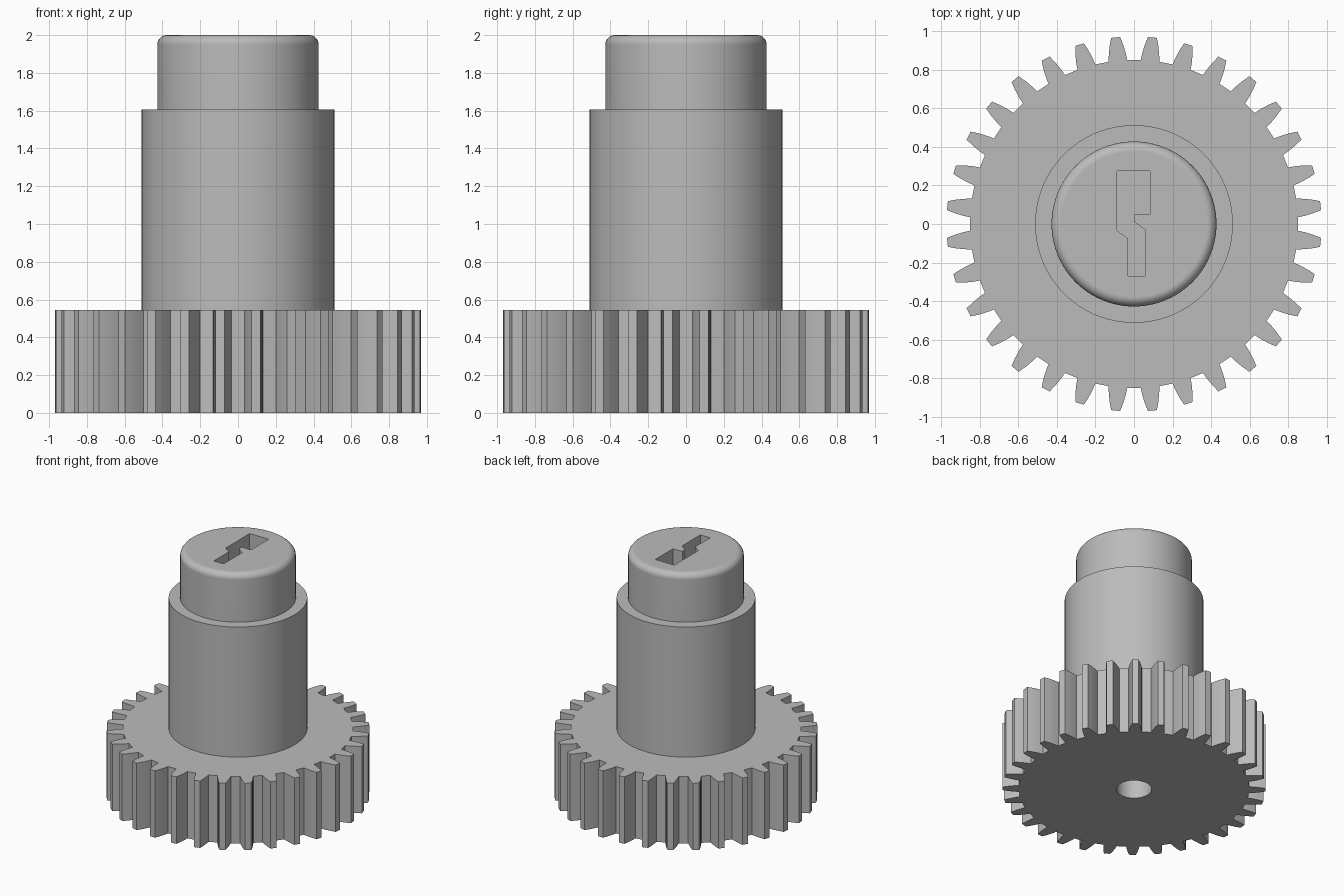
import bpy
import bmesh
from math import sin, cos, pi, radians

if "Cube" in bpy.data.objects:
    bpy.data.objects.remove(bpy.data.objects["Cube"], do_unlink=True)

GREY = (0.5, 0.5, 0.5, 1)
grey = bpy.data.materials.new("plain_grey")
grey.use_nodes = True
grey.diffuse_color = GREY
shader = next(n for n in grey.node_tree.nodes if n.type == 'BSDF_PRINCIPLED')
shader.inputs["Base Color"].default_value = GREY
shader.inputs["Roughness"].default_value = 0.6


def finish(name, bm):
    """Turn a bmesh into a named grey object."""
    bmesh.ops.recalc_face_normals(bm, faces=bm.faces)
    mesh = bpy.data.meshes.new(name)
    bm.to_mesh(mesh)
    bm.free()
    mesh.materials.append(grey)
    obj = bpy.data.objects.new(name, mesh)
    bpy.context.collection.objects.link(obj)
    return obj


def prism(name, outline, bottom, top):
    """Extrude a flat outline from bottom to top."""
    bm = bmesh.new()
    face = bm.faces.new([bm.verts.new((x, y, bottom)) for x, y in outline])
    new = bmesh.ops.extrude_face_region(bm, geom=[face])["geom"]
    verts = [v for v in new if isinstance(v, bmesh.types.BMVert)]
    bmesh.ops.translate(bm, verts=verts, vec=(0, 0, top - bottom))
    return finish(name, bm)


def circle(radius, sides=96):
    return [(radius * cos(2 * pi * i / sides), radius * sin(2 * pi * i / sides))
            for i in range(sides)]


def select_only(obj):
    bpy.ops.object.select_all(action='DESELECT')
    obj.select_set(True)
    bpy.context.view_layer.objects.active = obj


def carve(obj, cutter):
    """Subtract the cutter, then discard it."""
    mod = obj.modifiers.new("carve", 'BOOLEAN')
    mod.operation = 'DIFFERENCE'
    mod.solver = 'EXACT'
    mod.object = cutter
    select_only(obj)
    bpy.ops.object.modifier_apply(modifier=mod.name)
    bpy.data.objects.remove(cutter, do_unlink=True)


# Gear wheel: each tooth is a mirrored curved flank (radius, half angle)
TEETH = 32
GEAR_TOP, BARREL_TOP, CAP_TOP = 0.545, 1.605, 2.0
flank = [(0.85, 0.057), (0.885, 0.05), (0.93, 0.038), (0.971, 0.024)]
tooth = [(r, -a) for r, a in flank] + [(r, a) for r, a in reversed(flank)]
outline = []
for i in range(TEETH):
    centre = (i + 0.5) * 2 * pi / TEETH
    outline += [(r * cos(centre + a), r * sin(centre + a)) for r, a in tooth]
gear = prism("gear_wheel", outline, 0, GEAR_TOP)

# Blind axle hole in the underside
carve(gear, prism("axle_hole_cutter", circle(0.13, 48), -0.2, 0.5))

# Barrel
barrel = prism("barrel", circle(0.512), GEAR_TOP, BARREL_TOP)

# Cap with a rounded top rim
cap = prism("cap", circle(0.427), BARREL_TOP, CAP_TOP)
bm = bmesh.new()
bm.from_mesh(cap.data)
rim = [e for e in bm.edges if all(v.co.z > CAP_TOP - 0.01 for v in e.verts)]
bmesh.ops.bevel(bm, geom=rim, offset=0.05, segments=6, profile=0.5,
                affect='EDGES')
bm.to_mesh(cap.data)
bm.free()

# Stepped key slot in the cap
slot = [(-0.087, 0.275), (0.084, 0.275), (0.084, 0.048), (0, 0.048),
        (0, 0.012), (0.058, -0.03), (0.058, -0.268), (-0.03, -0.268),
        (-0.03, -0.075), (-0.087, -0.034)]
carve(cap, prism("key_slot_cutter", slot, CAP_TOP - 0.35, CAP_TOP + 0.1))

# Smooth round walls, crisp corners
for part in (gear, barrel, cap):
    select_only(part)
    bpy.ops.object.shade_smooth_by_angle(angle=radians(25))
weighted = cap.modifiers.new("flat_top_shading", 'WEIGHTED_NORMAL')
weighted.keep_sharp = True
